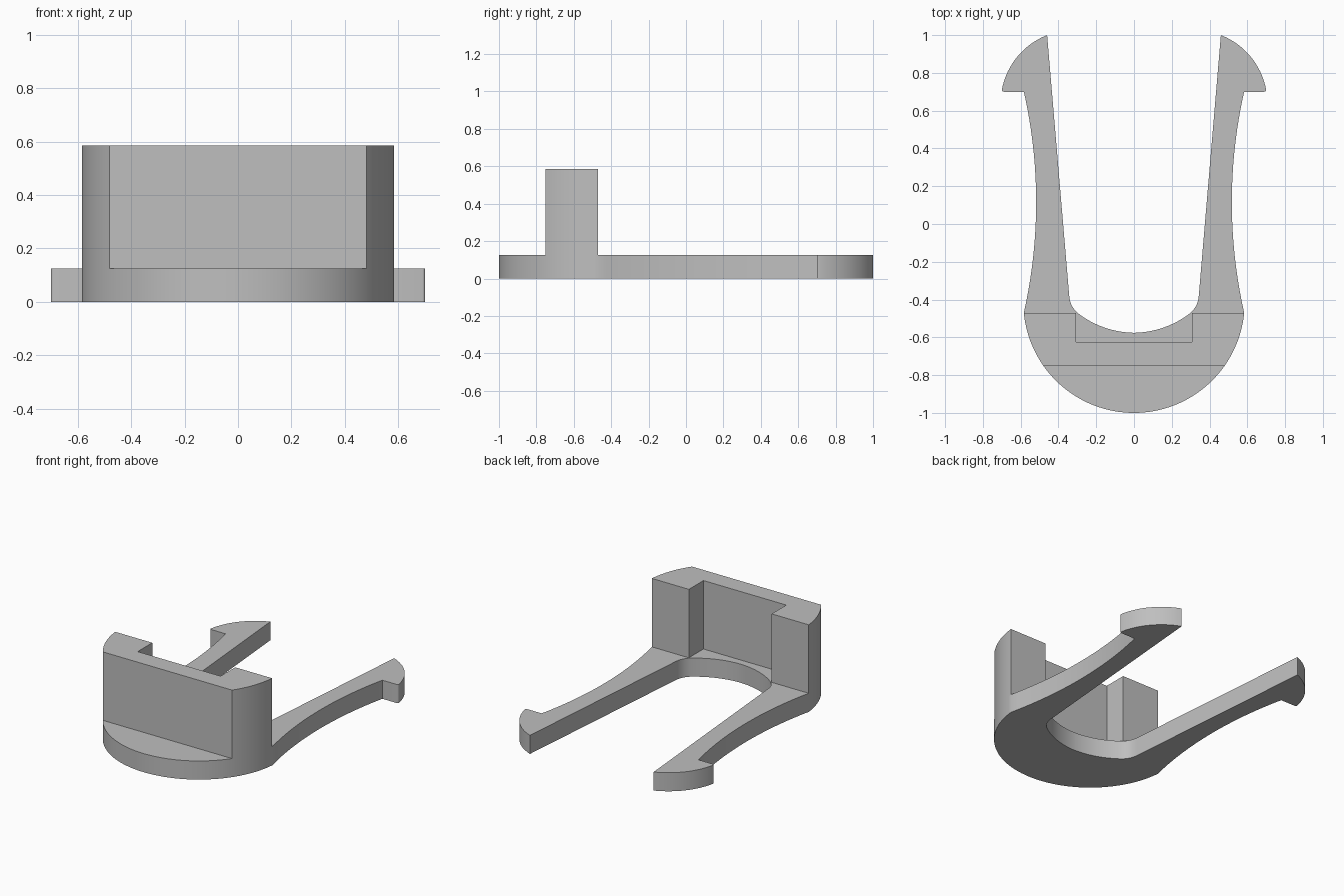
import bpy, bmesh, math
from mathutils import Vector

cube = bpy.data.objects.get("Cube")
if cube:
    bpy.data.objects.remove(cube)

grey = bpy.data.materials.new("plain grey")
grey.use_nodes = True
colour = (0.52, 0.52, 0.52, 1)
grey.diffuse_color = colour
grey.node_tree.nodes["Principled BSDF"].inputs["Base Color"].default_value = colour


def arc(a, m, b, steps):
    """Points on the circle through a, m and b, from a to b."""
    (ax, ay), (mx, my), (bx, by) = a, m, b
    d = 2 * (ax * (my - by) + mx * (by - ay) + bx * (ay - my))
    sa, sm, sb = ax * ax + ay * ay, mx * mx + my * my, bx * bx + by * by
    c = Vector(((sa * (my - by) + sm * (by - ay) + sb * (ay - my)) / d,
                (sa * (bx - mx) + sm * (ax - bx) + sb * (mx - ax)) / d))
    start = Vector(a) - c
    sweep = -start.angle_signed(Vector(b) - c)
    out = []
    for i in range(steps + 1):
        t = math.atan2(start.y, start.x) + sweep * i / steps
        out.append((c.x + start.length * math.cos(t), c.y + start.length * math.sin(t)))
    return out


def mirrored(half):
    """Close a right-hand outline with its mirror image."""
    return half + [(-x, y) for x, y in reversed(half) if x > 1e-5]


def extrude(name, outline, bottom, top):
    bm = bmesh.new()
    face = bm.faces.new([bm.verts.new((x, y, bottom)) for x, y in outline])
    grown = bmesh.ops.extrude_face_region(bm, geom=[face])["geom"]
    bmesh.ops.translate(bm, vec=(0, 0, top - bottom),
                        verts=[v for v in grown if isinstance(v, bmesh.types.BMVert)])
    bmesh.ops.recalc_face_normals(bm, faces=bm.faces)
    mesh = bpy.data.meshes.new(name)
    bm.to_mesh(mesh)
    bm.free()
    mesh.materials.append(grey)
    obj = bpy.data.objects.new(name, mesh)
    bpy.context.collection.objects.link(obj)
    bpy.ops.object.select_all(action="DESELECT")
    obj.select_set(True)
    bpy.context.view_layer.objects.active = obj
    bpy.ops.object.shade_smooth_by_angle(angle=math.radians(25))


# Shared round nose, split where the upright block starts and ends
CENTRE_Y, RADIUS = -0.414, 0.586
PLATE_TOP, BLOCK_TOP = 0.125, 0.585
FRONT, BACK = -0.75, -0.47


def nose(y0, y1, steps):
    t0, t1 = (math.asin(max(-1, (y - CENTRE_Y) / RADIUS)) for y in (y0, y1))
    angles = [t0 + (t1 - t0) * i / steps for i in range(steps + 1)]
    return [(RADIUS * math.cos(t), CENTRE_Y + RADIUS * math.sin(t)) for t in angles]


# Flat clip plate: round nose, bowed arms and barbed tips
half = nose(-1, FRONT, 20) + nose(FRONT, BACK, 12)[1:]
half += arc(half[-1], (0.518, 0.115), (0.583, 0.7), 24)[1:]
half += arc((0.688, 0.7), (0.697, 0.704), (0.699, 0.714), 4)
half += arc((0.699, 0.714), (0.615, 0.889), (0.46, 1.0), 16)[1:]
half += arc((0.343, -0.38), (0.331, -0.428), (0.3, -0.47), 8)
half += arc((0.3, -0.47), (0.157, -0.548), (0, -0.576), 16)[1:]
half[0] = (0, -1)
half[-1] = (0, -0.576)
extrude("clip_plate", mirrored(half), 0, PLATE_TOP)

# Upright block with a rectangular recess at the back
half = nose(FRONT, BACK, 12) + [(0.308, BACK), (0.308, -0.625)]
extrude("upright_block", mirrored(half), PLATE_TOP, BLOCK_TOP)
